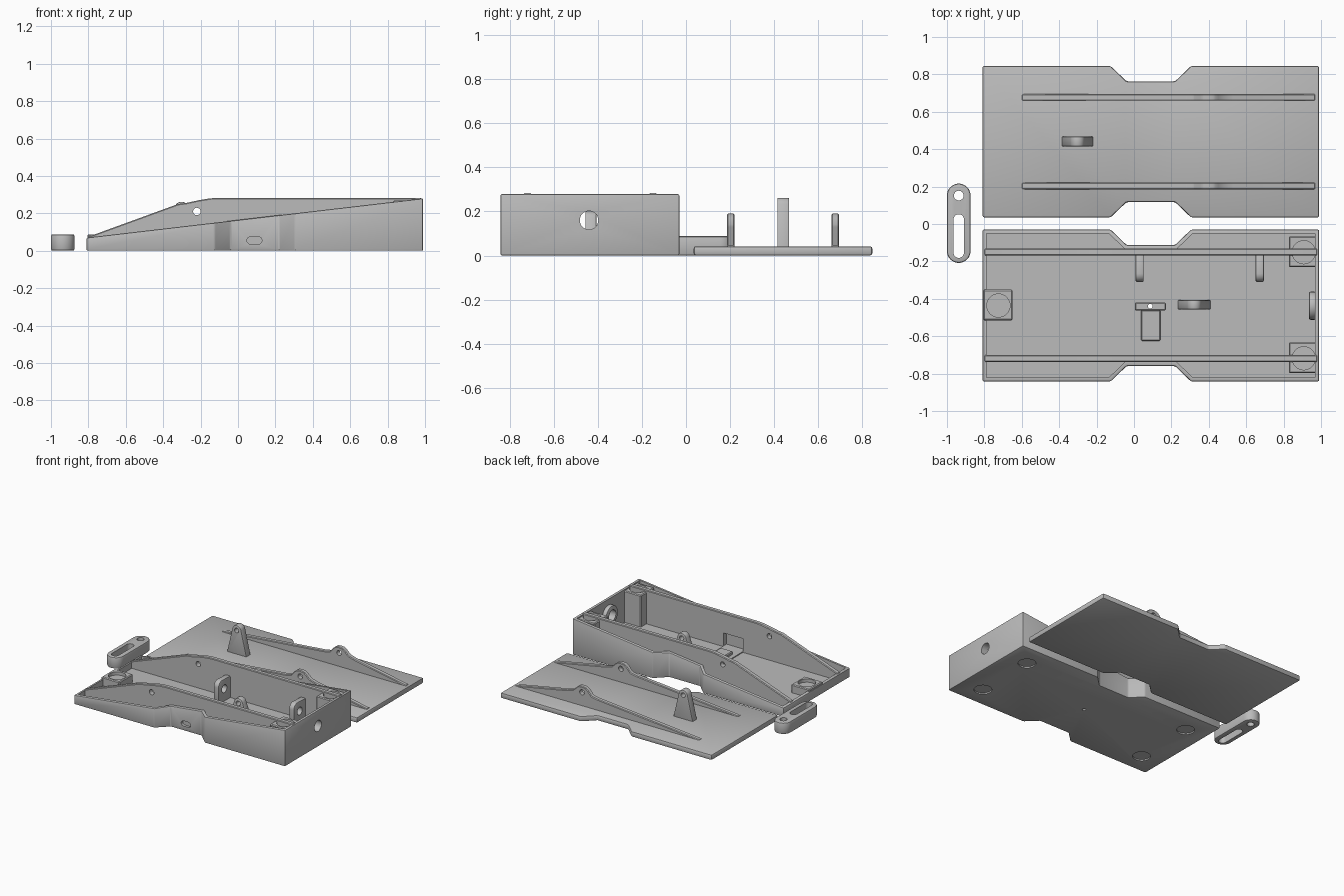
import bpy, bmesh, math
from mathutils import Vector

if "Cube" in bpy.data.objects:
    bpy.data.objects.remove(bpy.data.objects["Cube"])

grey = bpy.data.materials.new("plain grey")
grey.diffuse_color = (0.5, 0.5, 0.5, 1)
grey.use_nodes = True
grey.node_tree.nodes["Principled BSDF"].inputs["Base Color"].default_value = grey.diffuse_color


def make(name, pts, to3d, offset, top=None):
    """Extrude a flat outline; 'top' optionally gives a height rule."""
    bm = bmesh.new()
    face = bm.faces.new([bm.verts.new(to3d(*p)) for p in pts])
    ext = bmesh.ops.extrude_face_region(bm, geom=[face])
    for v in [g for g in ext["geom"] if isinstance(g, bmesh.types.BMVert)]:
        v.co += Vector(offset)
        if top:
            v.co.z = top(v.co.x)
    bmesh.ops.recalc_face_normals(bm, faces=bm.faces)
    me = bpy.data.meshes.new(name)
    bm.to_mesh(me)
    bm.free()
    ob = bpy.data.objects.new(name, me)
    bpy.context.collection.objects.link(ob)
    me.materials.append(grey)
    return ob


def plan(name, pts, z0, z1, top=None):
    return make(name, pts, lambda x, y: (x, y, z0), (0, 0, z1 - z0), top)


def side(name, pts, y0, y1):
    return make(name, pts, lambda x, z: (x, y0, z), (0, y1 - y0, 0))


def end(name, pts, x0, x1):
    return make(name, pts, lambda y, z: (x0, y, z), (x1 - x0, 0, 0))


def rect(a0, a1, b0, b1):
    return [(a0, b0), (a1, b0), (a1, b1), (a0, b1)]


def circle(a, b, r, n=32, start=0.0, sweep=2 * math.pi):
    full = sweep > 6
    k = n if full else n + 1
    return [(a + r * math.cos(start + sweep * i / n),
             b + r * math.sin(start + sweep * i / n)) for i in range(k)]


def stadium(a, b0, b1, r):
    return circle(a, b1, r, 16, 0, math.pi) + circle(a, b0, r, 16, math.pi, math.pi)


def apply(ob, mod):
    with bpy.context.temp_override(object=ob, active_object=ob, selected_objects=[ob]):
        bpy.ops.object.modifier_apply(modifier=mod.name)


def bevel(ob, w, seg=2):
    m = ob.modifiers.new("bevel", 'BEVEL')
    m.width, m.segments, m.limit_method = w, seg, 'ANGLE'
    m.angle_limit = math.radians(30)
    apply(ob, m)


def cut(ob, *cutters):
    for c in cutters:
        m = ob.modifiers.new("cut", 'BOOLEAN')
        m.operation, m.solver, m.object = 'DIFFERENCE', 'EXACT', c
        apply(ob, m)
        bpy.data.objects.remove(c)


def footprint(y0, y1, d=0.0):
    """Rectangle with a waist notch in both long sides, inset by d."""
    h, k = 0.082, d * 0.4
    near = [(-.81 + d, y0 + d), (-.125 - k, y0 + d), (-.04 - k, y0 + h + d),
            (.22 + k, y0 + h + d), (.305 + k, y0 + d), (.99 - d, y0 + d)]
    return near + [(x, y0 + y1 - y) for x, y in reversed(near)]


def rim(x):
    return 0.07 + (x + .81) * 0.21 / 1.8


# tray with sloping rim
tray = plan("tray", footprint(-.842, -.03), 0, .1, rim)
bevel(tray, .008)
cut(tray, plan("cavity", footprint(-.842, -.03, .022), .025, .5),
    end("cable_hole", circle(-.44, .16, .042), .9, 1.1),
    side("port_slot", [(z_x, z) for z, z_x in stadium(.055, .068, .108, .02)], -.9, -.74),
    plan("screw_hole", circle(.087, -.44, .013, 16), -.1, .1),
    *[plan("foot_recess", circle(x, y, .063), -.1, .01)
      for x in (.81, -.64) for y in (-.68, -.2)])

# two raised inner walls with pivot holes
wall = [(-.8, .01), (.98, .01), (.98, .283), (-.1, .283), (-.15, .28), (-.21, .27),
        (-.28, .255), (-.32, .25), (-.8, .075)]
for name, y0 in (("back_inner_wall", -.168), ("front_inner_wall", -.737)):
    w = side(name, wall, y0, y0 + .036)
    bevel(w, .005, 1)
    cut(w, side("pivot_cut", circle(-.22, .21, .02, 20), y0 - .1, y0 + .1))
    if name.startswith("front"):
        cut(w, side("port_opening", rect(.005, .17, .025, .13), y0 - .1, y0 + .1))

# magnet posts with round pockets
for name, x, y, z in (("back_post", .908, -.148, .268), ("front_post", .908, -.715, .268),
                      ("toe_post", -.725, -.433, .088)):
    p = plan(name, rect(x - .08, x + .075, y - .082, y + .082), .01, z)
    bevel(p, .006, 1)
    cut(p, plan("pocket", circle(x, y - .003, .062), z - .025, z + .1))

# reinforcing collar around the cable hole
collar = end("cable_collar", circle(-.437, .16, .075), .935, .975)
bevel(collar, .01)
cut(collar, end("collar_hole", circle(-.44, .16, .042), .9, 1.0))

# upright guide tabs on the back inner wall
for i, x in enumerate((.03, .672)):
    tab = end("guide_tab_%d" % (i + 1),
              [(-.16, .01), (-.16, .19)] + circle(-.265, .15, .045, 8, math.pi / 2, math.pi / 2)
              + [(-.31, .01)], x - .022, x + .022)
    bevel(tab, .008)
    cut(tab, end("tab_hole", circle(-.24, .12, .03, 24), x - .1, x + .1))

# socket seat: stop bar and raised pad
stop = plan("socket_stop", rect(.005, .17, -.462, -.42), .01, .075)
bevel(stop, .005, 1)
cut(stop, plan("stop_hole", circle(.087, -.44, .013, 16), -.1, .2))
plan("socket_base", rect(.005, .17, -.735, -.46), .01, .032)
bevel(plan("socket_pad", rect(.037, .142, -.625, -.46), .01, .055), .006, 1)


def lug(name, x, y, z0, z1, w, t):
    """Tapered upright with a rounded top and a cross hole."""
    r = .038
    arc = circle(x, z1 - r, r, 12, math.radians(15), math.radians(150))
    ob = side(name, [(x - w, z0), (x + w, z0)] + arc, y - t, y + t)
    bevel(ob, .006)
    cut(ob, side("lug_hole", circle(x, z1 - r, .018, 20), y - .2, y + .2))


lug("tray_lug", .322, -.432, .01, .2, .093, .025)
lug("lid_lug", -.302, .441, .02, .262, .088, .027)

# lid plate
bevel(plan("lid", footprint(.035, .845), 0, .042), .01)

# long lid ribs with a pivot bump
rib = [(-.6, .02), (.97, .02), (.97, .045), (.53, .128), (.48, .142), (.45, .17), (.43, .186),
       (.4, .19), (.37, .186), (.35, .17), (.32, .135), (.27, .125), (-.6, .045)]
for i, y in enumerate((.203, .677)):
    r = side("lid_rib_%d" % (i + 1), rib, y - .018, y + .018)
    bevel(r, .005, 1)
    cut(r, side("rib_hole", circle(.4, .145, .02, 20), y - .1, y + .1))

# loose link arm
link = plan("link_arm", stadium(-.937, -.145, .153, .063), 0, .088)
bevel(link, .01)
cut(link, plan("link_hole", circle(-.937, .152, .026, 24), -.1, .2),
    plan("link_slot", stadium(-.937, -.153, .024, .028), -.1, .2))

# crisp edges, smooth rounds
for ob in bpy.context.scene.objects:
    with bpy.context.temp_override(object=ob, active_object=ob, selected_objects=[ob],
                                   selected_editable_objects=[ob]):
        bpy.ops.object.shade_smooth_by_angle(angle=math.radians(30))
